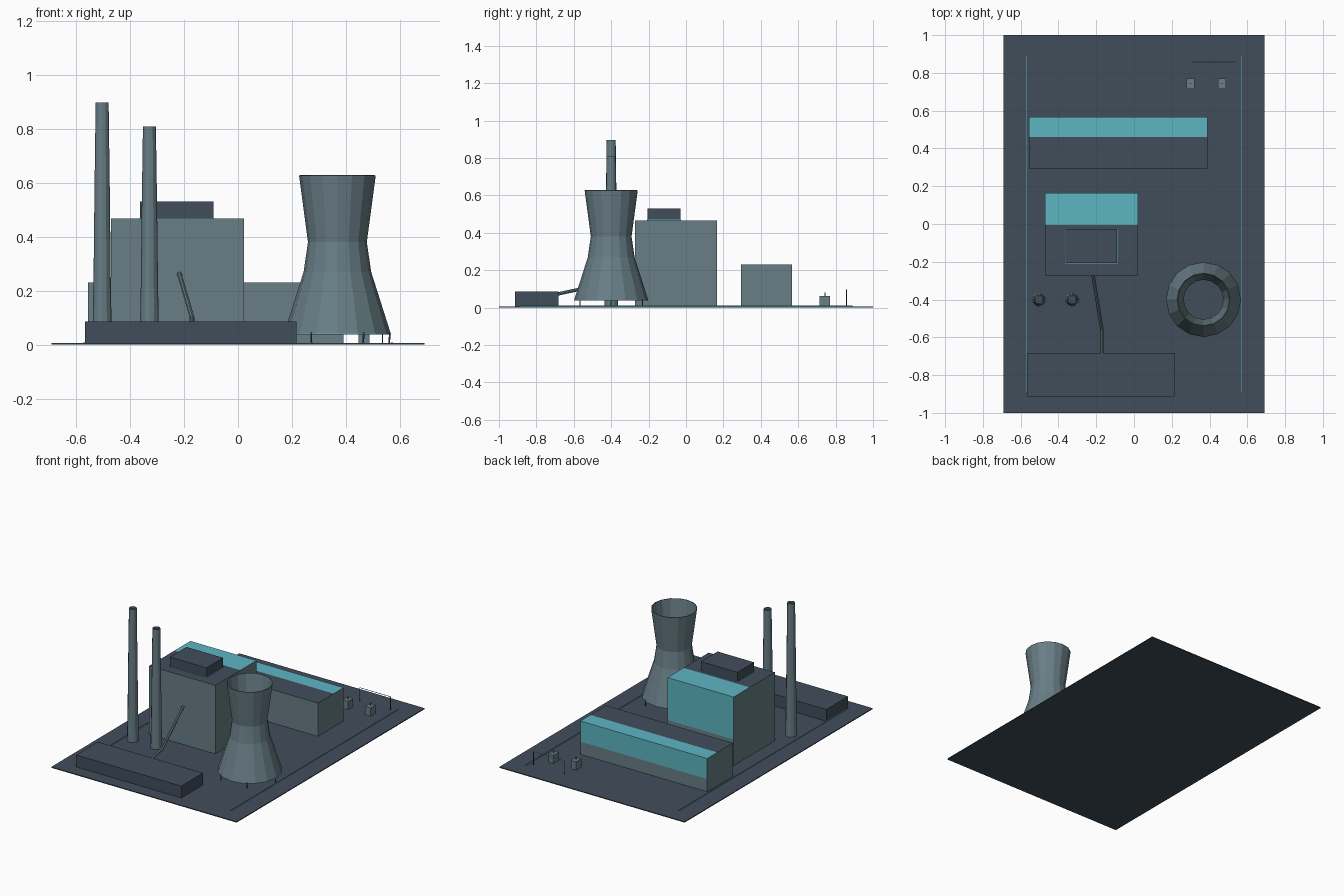
import bpy, bmesh, math
from mathutils import Vector

cube = bpy.data.objects.get("Cube")
if cube:
    bpy.data.objects.remove(cube, do_unlink=True)


def material(name, srgb):
    lin = [((c / 255 + 0.055) / 1.055) ** 2.4 for c in srgb]
    m = bpy.data.materials.new(name)
    m.use_nodes = True
    m.diffuse_color = (*lin, 1)
    m.node_tree.nodes["Principled BSDF"].inputs["Base Color"].default_value = (*lin, 1)
    return m


NAVY = material("navy slate", (65, 77, 91))
GREY = material("blue grey", (104, 126, 134))
TEAL = material("teal", (92, 182, 194))
GROUND = 0.006


def finish(name, bm, *mats):
    bmesh.ops.recalc_face_normals(bm, faces=bm.faces)
    me = bpy.data.meshes.new(name)
    bm.to_mesh(me)
    bm.free()
    for m in mats:
        me.materials.append(m)
    ob = bpy.data.objects.new(name, me)
    bpy.context.collection.objects.link(ob)
    return ob


def box_mesh(x, y, z):
    bm = bmesh.new()
    bmesh.ops.create_cube(bm, size=1)
    for v in bm.verts:
        v.co = [a + (c + 0.5) * (b - a) for c, (a, b) in zip(v.co, (x, y, z))]
    return bm


def box(name, x, y, z, mat):
    return finish(name, box_mesh(x, y, z), mat)


def clad_block(name, x, y, z):
    """Grey block, navy roof, teal cladding wrapped over the upper back."""
    bm = box_mesh(x, y, z)
    ycut = y[0] + 0.61 * (y[1] - y[0])
    zcut = z[0] + 0.38 * (z[1] - z[0])
    for co, no in (((0, ycut, 0), (0, 1, 0)), ((0, 0, zcut), (0, 0, 1))):
        bmesh.ops.bisect_plane(bm, geom=bm.verts[:] + bm.edges[:] + bm.faces[:],
                               plane_co=co, plane_no=no)
    bmesh.ops.recalc_face_normals(bm, faces=bm.faces)
    for f in bm.faces:
        c = f.calc_center_median()
        if f.normal.z > 0.5:
            f.material_index = 2 if c.y > ycut else 1
        elif f.normal.y > 0.5 and c.z > zcut:
            f.material_index = 2
    return finish(name, bm, GREY, NAVY, TEAL)


def lathe(name, x, y, profile, sides, mats, cap=False):
    """Revolve (radius, height) pairs; an optional cap takes the last material."""
    bm = bmesh.new()
    rings = []
    for r, z in profile:
        rings.append([bm.verts.new((x + r * math.cos(math.tau * i / sides),
                                    y + r * math.sin(math.tau * i / sides), z))
                      for i in range(sides)])
    for a, b in zip(rings, rings[1:]):
        for i in range(sides):
            j = (i + 1) % sides
            bm.faces.new((a[i], a[j], b[j], b[i]))
    if cap:
        bm.faces.new(rings[-1]).material_index = len(mats) - 1
    return finish(name, bm, *mats)


def strut(name, a, b, radius, mat, sides=6):
    a, b = Vector(a), Vector(b)
    bm = bmesh.new()
    bmesh.ops.create_cone(bm, cap_ends=True, segments=sides, radius1=radius,
                          radius2=radius, depth=(b - a).length)
    ob = finish(name, bm, mat)
    ob.location = (a + b) / 2
    ob.rotation_euler = (b - a).to_track_quat('Z', 'Y').to_euler()
    return ob


# Site slab and low boundary fences
box("site_slab", (-0.69, 0.69), (-1, 1), (0, GROUND), NAVY)
for side, s in (("right", -1), ("left", 1)):
    box(side + "_fence", (s * 0.57 - 0.002, s * 0.57 + 0.002), (-0.89, 0.89),
        (GROUND, 0.011), TEAL)

# Main buildings
clad_block("boiler_house", (-0.47, 0.022), (-0.273, 0.165), (GROUND, 0.467))
clad_block("turbine_hall", (-0.555, 0.39), (0.293, 0.567), (GROUND, 0.23))
box("roof_penthouse", (-0.362, -0.09), (-0.207, -0.03), (0.467, 0.53), NAVY)
box("penthouse_trim", (-0.364, -0.088), (-0.209, -0.028), (0.467, 0.47), TEAL)
box("fuel_store", (-0.567, 0.217), (-0.913, -0.682), (GROUND, 0.086), NAVY)

# Tapered chimneys in three stages, with a dark flue recessed in the top
for name, x, top in (("tall_chimney", -0.503, 0.897), ("short_chimney", -0.328, 0.808)):
    lathe(name, x, -0.4, [(0.036, GROUND), (0.032, top * 0.265), (0.028, top * 0.67),
                          (0.024, top), (0.018, top), (0.018, top - 0.01)],
          12, (GREY, NAVY), cap=True)

# Cooling tower: open waisted shell on six short legs
TX, TY = 0.368, -0.4
shell = lathe("cooling_tower", TX, TY,
              [(0.198, 0.04), (0.125, 0.27), (0.109, 0.38), (0.142, 0.627)], 16, (GREY,))
mod = shell.modifiers.new("wall", 'SOLIDIFY')
mod.thickness = 0.004
mod.offset = -1
lathe("tower_base_trim", TX, TY,
      [(0.194, 0.038), (0.199, 0.038), (0.199, 0.041), (0.194, 0.041)], 16, (TEAL,))
for i in range(6):
    a = math.tau * i / 6
    c, s = math.cos(a), math.sin(a)
    strut("tower_leg", (TX + 0.192 * c, TY + 0.192 * s, GROUND),
          (TX + 0.194 * c, TY + 0.194 * s, 0.045), 0.003, NAVY)

# Conveyor from the fuel store up to the boiler house
path = [(-0.17, -0.69, 0.072), (-0.17, -0.56, 0.1), (-0.217, -0.272, 0.262)]
for a, b in zip(path, path[1:]):
    strut("conveyor", a, b, 0.009, GREY, 8)

# Switchyard: two transformers and a cable gantry
for x in (0.299, 0.466):
    box("transformer", (x - 0.02, x + 0.02), (0.715, 0.77), (GROUND, 0.062), GREY)
    strut("bushing", (x, 0.743, 0.06), (x, 0.743, 0.08), 0.003, GREY)
for x in (0.305, 0.535):
    strut("gantry_post", (x, 0.858, GROUND), (x, 0.858, 0.097), 0.002, NAVY)
strut("gantry_beam", (0.305, 0.858, 0.096), (0.535, 0.858, 0.096), 0.002, TEAL)
